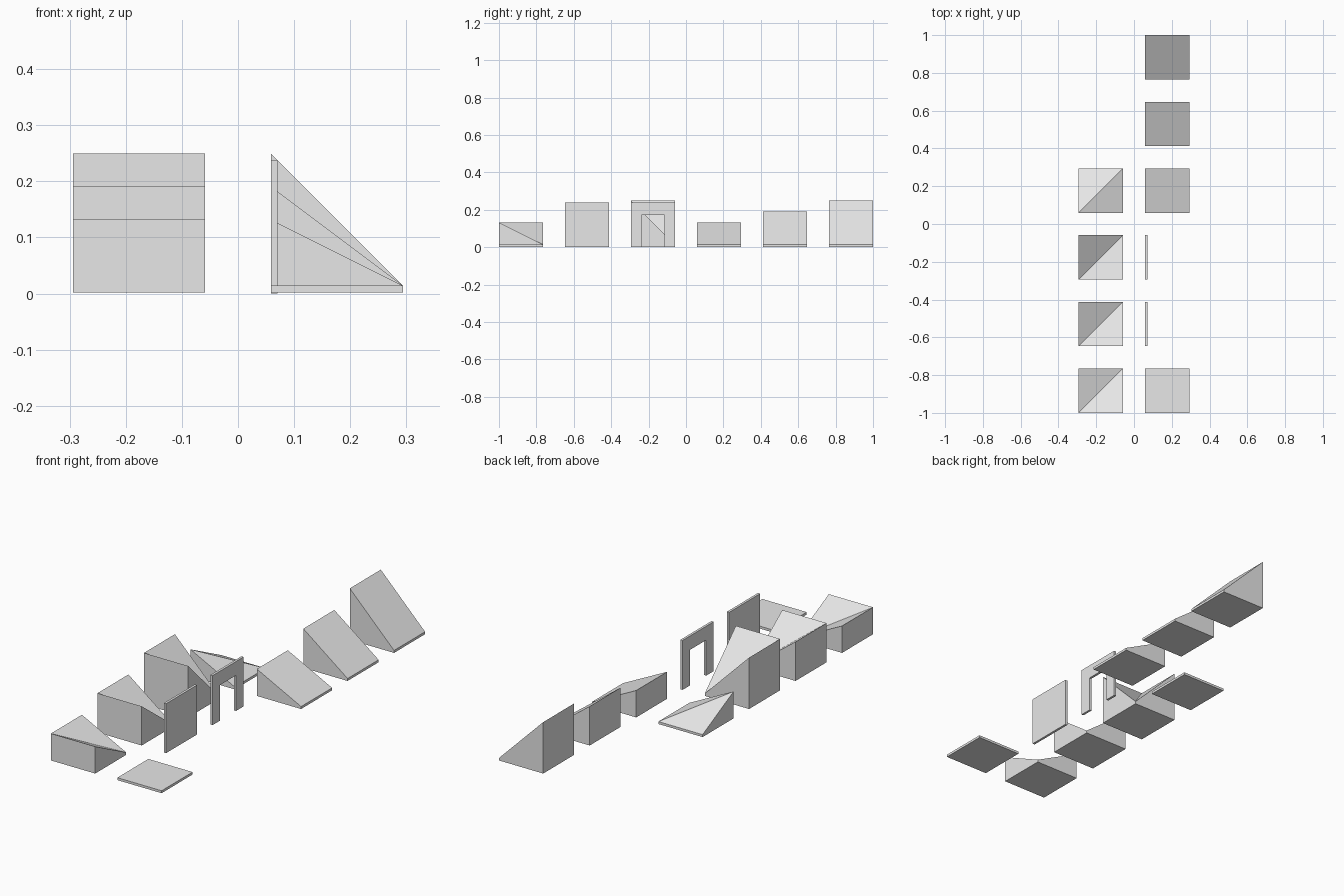
import bpy
import bmesh

cube = bpy.data.objects.get("Cube")
if cube:
    bpy.data.objects.remove(cube, do_unlink=True)

UNIT = 2 / 8.5          # side of one square tile
PITCH = 1.5 * UNIT      # tile plus gap
THICK = 0.05 * UNIT     # floor, wall and lip thickness
BASE = 0.01 * UNIT      # floor pieces sit slightly above the ground
LEFT_X = -1.25 * UNIT
RIGHT_X = 0.25 * UNIT

grey = bpy.data.materials.new("plain_grey")
grey.use_nodes = True
grey.diffuse_color = (0.8, 0.8, 0.8, 1)
grey.node_tree.nodes["Principled BSDF"].inputs["Base Color"].default_value = (0.8, 0.8, 0.8, 1)


def row_y(row):
    return -1 + row * PITCH


def finish(name, bm):
    bmesh.ops.recalc_face_normals(bm, faces=bm.faces[:])
    mesh = bpy.data.meshes.new(name)
    bm.to_mesh(mesh)
    bm.free()
    mesh.materials.append(grey)
    bpy.context.collection.objects.link(bpy.data.objects.new(name, mesh))


def block(name, x, row, heights, folded=False):
    """Square block with its own height at each corner, counter-clockwise."""
    y = row_y(row)
    corners = [(x, y), (x + UNIT, y), (x + UNIT, y + UNIT), (x, y + UNIT)]
    bm = bmesh.new()
    low = [bm.verts.new((cx, cy, BASE)) for cx, cy in corners]
    top = [bm.verts.new((cx, cy, BASE + h)) for (cx, cy), h in zip(corners, heights)]
    bm.faces.new(low[::-1])
    for i in range(4):
        j = (i + 1) % 4
        bm.faces.new((low[i], low[j], top[j], top[i]))
    if folded:
        bm.faces.new((top[0], top[1], top[2]))
        bm.faces.new((top[0], top[2], top[3]))
    else:
        bm.faces.new(top)
    finish(name, bm)


def wall(name, row, outline):
    """Upright panel: a (y, z) outline extruded along x."""
    bm = bmesh.new()
    face = bm.faces.new([bm.verts.new((RIGHT_X, row_y(row) + y, z)) for y, z in outline])
    new = bmesh.ops.extrude_face_region(bm, geom=[face])["geom"]
    verts = [v for v in new if isinstance(v, bmesh.types.BMVert)]
    bmesh.ops.translate(bm, verts=verts, vec=(THICK, 0, 0))
    finish(name, bm)


# Floor tile
block("floor_tile", RIGHT_X, 0, [THICK] * 4)

# Plain wall and wall with a doorway
top_z = UNIT + BASE
wall("plain_wall", 1, [(0, 0), (UNIT, 0), (UNIT, top_z), (0, top_z)])
d0, d1, door_z = 0.24 * UNIT, 0.76 * UNIT, 0.171
wall("doorway_wall", 2, [(0, 0), (d0, 0), (d0, door_z), (d1, door_z),
                         (d1, 0), (UNIT, 0), (UNIT, top_z), (0, top_z)])

# Straight ramps and inner corner ramps in three heights
for i, size in enumerate(("low", "medium", "high")):
    h = (0.55 + 0.25 * i) * UNIT
    block(size + "_ramp", RIGHT_X, 3 + i, [h, THICK, THICK, h])
    block(size + "_inner_corner_ramp", LEFT_X, i, [h, h, THICK, h], folded=True)

# Outer corner ramp
block("low_outer_corner_ramp", LEFT_X, 3, [0.55 * UNIT, THICK, THICK, THICK], folded=True)
